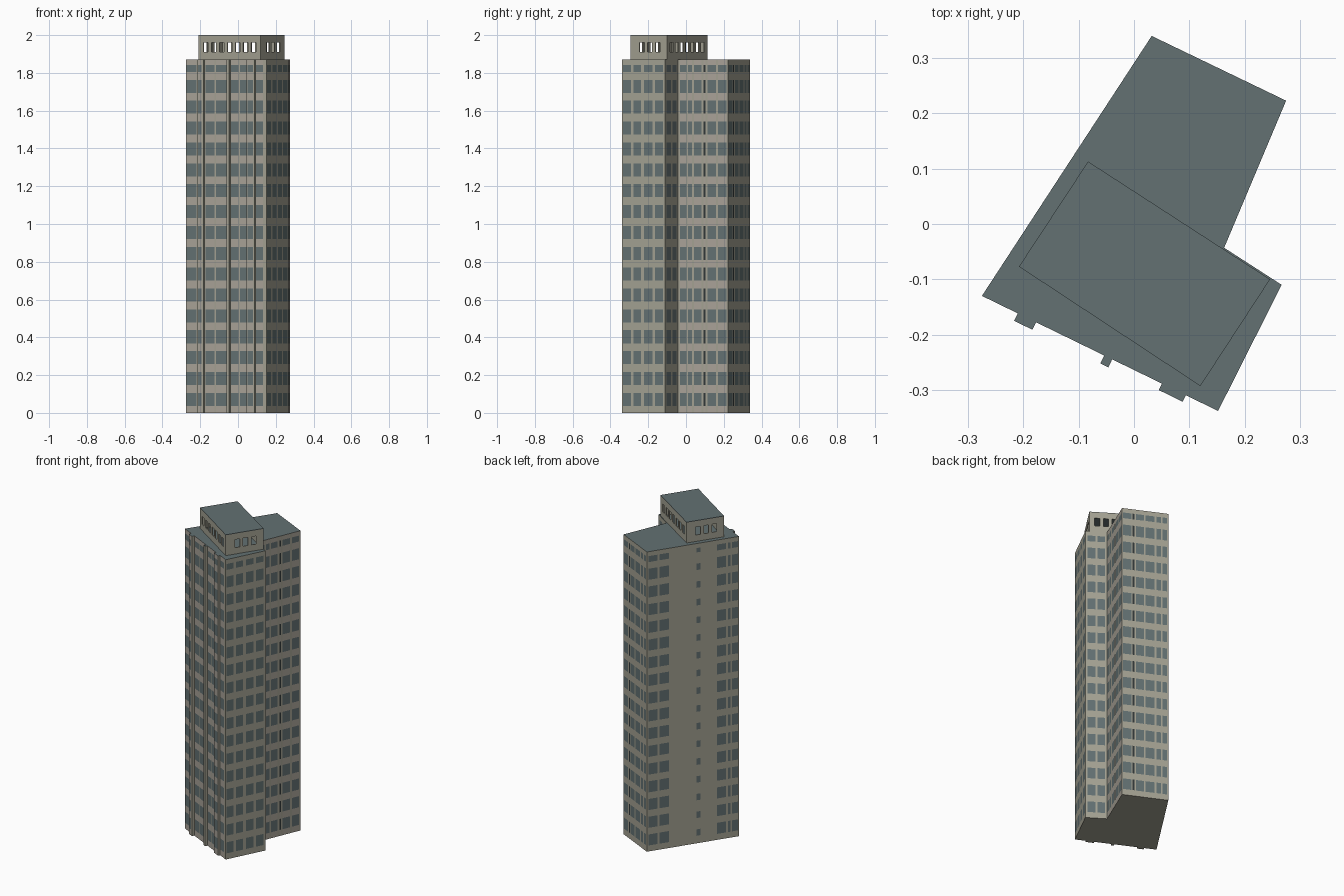
import bpy, bmesh
from mathutils import Vector

cube = bpy.data.objects.get("Cube")
if cube:
    bpy.data.objects.remove(cube)


def material(name, rgb):
    m = bpy.data.materials.new(name)
    m.use_nodes = True
    m.diffuse_color = (*rgb, 1)
    m.node_tree.nodes["Principled BSDF"].inputs["Base Color"].default_value = (*rgb, 1)
    return m


MATS = [material("concrete", (0.37, 0.36, 0.29)),
        material("warm stone", (0.40, 0.365, 0.315)),
        material("slate glass", (0.125, 0.165, 0.17)),
        material("dark opening", (0.03, 0.038, 0.04))]
CONCRETE, STONE, GLASS, DARK = range(4)

TOP, FLOORS, PITCH = 1.87, 17, 0.1105


def finish(name, bm):
    bmesh.ops.remove_doubles(bm, verts=bm.verts, dist=0.0001)
    mesh = bpy.data.meshes.new(name)
    bm.to_mesh(mesh)
    bm.free()
    for m in MATS:
        mesh.materials.append(m)
    obj = bpy.data.objects.new(name, mesh)
    bpy.context.collection.objects.link(obj)
    return obj


def panel(bm, p, q, z0, z1, mat):
    pts = [(p.x, p.y, z0), (q.x, q.y, z0), (q.x, q.y, z1), (p.x, p.y, z1)]
    bm.faces.new([bm.verts.new(c) for c in pts]).material_index = mat


def wall(bm, a, b, windows, band=CONCRETE):
    """Facade strip from a to b; each window is (start, end, kind) in fractions."""
    at = 0
    for start, end, kind in windows:
        panel(bm, a.lerp(b, at), a.lerp(b, start), 0, TOP, CONCRETE)
        p, q = a.lerp(b, start), a.lerp(b, end)
        z = 0
        for k in range(FLOORS):
            lo = 0.037 + k * PITCH
            hi = lo + (0.037 if k == FLOORS - 1 else 0.069)
            if kind == "small":
                lo, hi = lo + 0.01, min(hi, lo + 0.05)
            panel(bm, p, q, z, lo, band)
            panel(bm, p, q, lo, hi, DARK if kind == "dark" else GLASS)
            z = hi
        panel(bm, p, q, z, TOP, band)
        at = end
    panel(bm, a.lerp(b, at), b, 0, TOP, CONCRETE)


def wide(*spans):
    return [(s, e, "wide") for s, e in spans]


A, B, C, D, E, F = [Vector(p) for p in (
    (-0.275, -0.13), (0.152, -0.338), (0.267, -0.11),
    (0.163, -0.043), (0.275, 0.223), (0.032, 0.34))]

# Front wall outline with three projecting shafts
along = (B - A).normalized()
out = Vector((along.y, -along.x))
shafts = [(0.072, 0.109, 0.015, wide((0.15, 0.7))),
          (0.246, 0.262, 0.016, []),
          (0.362, 0.410, 0.013, wide((0.12, 0.8)))]
between = [wide((0.04, 0.85)), wide((0.04, 0.42), (0.49, 0.95)),
           wide((0.04, 0.46), (0.55, 0.95)), wide((0.04, 0.68))]

runs = []
here = A
for (s, e, depth, openings), gap in zip(shafts, between):
    s0, e0 = A + along * s, A + along * e
    s1, e1 = s0 + out * depth, e0 + out * depth
    runs += [(here, s0, gap, STONE), (s0, s1, [], CONCRETE),
             (s1, e1, openings, STONE), (e1, e0, [], CONCRETE)]
    here = e0
runs.append((here, B, between[-1], STONE))

# Remaining walls, counter-clockwise
runs += [
    (B, C, wide((0.02, 0.2), (0.26, 0.44), (0.51, 0.7), (0.76, 0.95)), CONCRETE),
    (C, D, wide((0.1, 0.46), (0.56, 0.9)), CONCRETE),
    (D, E, wide((0.04, 0.17), (0.2, 0.28), (0.32, 0.47)) + [(0.51, 0.55, "dark")]
     + wide((0.59, 0.76), (0.8, 0.97)), STONE),
    (E, F, wide((0.02, 0.2)) + [(0.23, 0.27, "dark")]
     + wide((0.3, 0.47), (0.51, 0.7), (0.74, 0.84), (0.87, 0.97)), CONCRETE),
    (F, A, wide((0.02, 0.115), (0.135, 0.24)) + [(0.54, 0.58, "small")]
     + wide((0.76, 0.86), (0.88, 0.91), (0.925, 0.99)), CONCRETE),
]

# Tower body with flush windows, roof and underside
bm = bmesh.new()
for run in runs:
    wall(bm, *run)
outline = [run[0] for run in runs]
roof = bm.faces.new([bm.verts.new((p.x, p.y, TOP)) for p in outline])
roof.material_index = GLASS
bm.faces.new([bm.verts.new((p.x, p.y, 0)) for p in reversed(outline)])
finish("tower", bm)

# Rooftop room: open windows between a sill, posts and a lintel
SILL, HEAD, CAP = 1.91, 1.96, 2.0
room = [Vector(p) for p in ((-0.208, -0.077), (0.12, -0.293), (0.246, -0.1), (-0.083, 0.113))]
bm = bmesh.new()
for i, a in enumerate(room):
    b = room[(i + 1) % 4]
    count, first, last = (7, 0.05, 0.95) if i % 2 == 0 else (3, 0.2, 0.85)
    step = (last - first) / count
    panel(bm, a, b, TOP, SILL, CONCRETE)
    panel(bm, a, b, HEAD, CAP - 0.003, CONCRETE)
    edges = [0]
    for k in range(count):
        edges += [first + (k + 0.2) * step, first + (k + 0.8) * step]
    edges.append(1)
    for s, e in zip(edges[::2], edges[1::2]):
        panel(bm, a.lerp(b, s), a.lerp(b, e), SILL, HEAD, CONCRETE)
room_walls = finish("rooftop_room_walls", bm)
solid = room_walls.modifiers.new("thickness", "SOLIDIFY")
solid.thickness = 0.006
solid.offset = -1

# Rooftop room cover
bm = bmesh.new()
for z, pts in ((CAP, room), (CAP - 0.003, room[::-1])):
    bm.faces.new([bm.verts.new((p.x, p.y, z)) for p in pts]).material_index = GLASS
for i, a in enumerate(room):
    panel(bm, a, room[(i + 1) % 4], CAP - 0.003, CAP, GLASS)
finish("rooftop_room_cover", bm)
